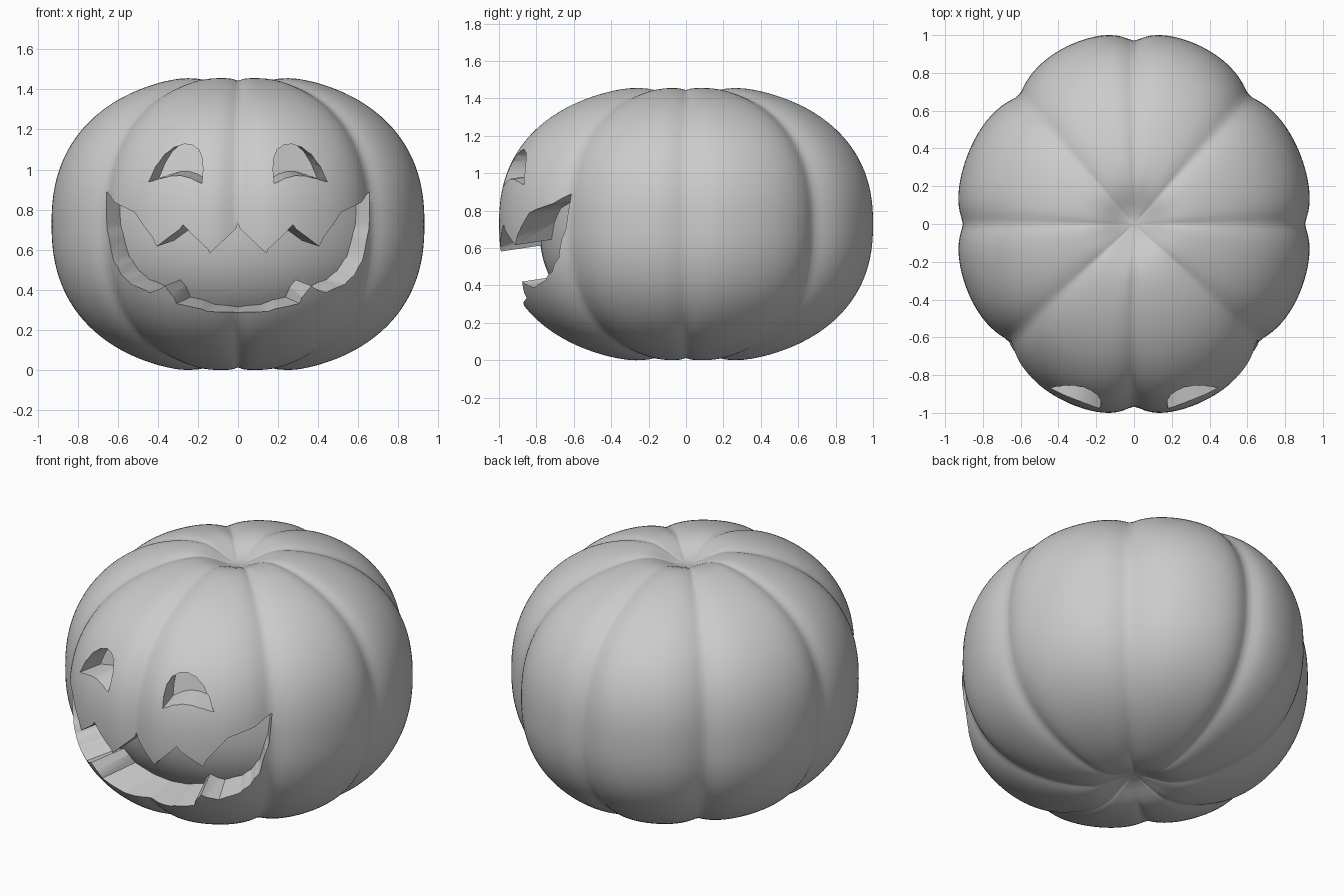
import bpy, bmesh
from math import sin, cos, pi, exp, sqrt, radians, degrees

if "Cube" in bpy.data.objects:
    bpy.data.objects.remove(bpy.data.objects["Cube"])

N = 2.33            # roundness of the side profile
MID, HALF = 0.73, 0.728
# groove angle, depth, width (degrees); diagonals are deeper and wider
GROOVES = [(0, .045, 4.5), (46, .075, 9), (90, .05, 4.5), (134, .075, 9),
           (180, .045, 4.5), (221, .075, 9), (270, .055, 4.5), (319, .075, 9)]


def groove(a):
    g = 0
    for c, d, w in GROOVES:
        delta = (degrees(a) - c + 180) % 360 - 180
        g += d * exp(-(sqrt(delta * delta + 2.2) - 1.5) / w)
    return g


def make_object(name, bm):
    bmesh.ops.recalc_face_normals(bm, faces=bm.faces)
    me = bpy.data.meshes.new(name)
    bm.to_mesh(me)
    bm.free()
    ob = bpy.data.objects.new(name, me)
    bpy.context.collection.objects.link(ob)
    return ob


def gourd(name, size, depth, dimple, segs, rings):
    """Squashed ball with radial grooves and dimples, fitted to size."""
    bm = bmesh.new()
    rows = []
    for i in range(rings + 1):
        t = -pi / 2 + pi * i / rings
        r = max(cos(t), 0) ** (2 / N) if 0 < i < rings else 0
        sgn = 1 if t > 0 else -1
        z = sgn * (abs(sin(t)) ** (2 / N) - dimple * exp(-(r / .17) ** 2))
        if r == 0:
            rows.append([bm.verts.new((0, 0, z))])
            continue
        fade = min(1, r / .3)
        row = []
        for j in range(segs):
            a = 2 * pi * j / segs
            g = groove(a) * depth * fade
            row.append(bm.verts.new((.93 * r * (1 - g) * cos(a), r * (1 - g) * sin(a), z * (1 - .4 * g))))
        rows.append(row)
    for lo, hi in zip(rows, rows[1:]):
        for j in range(segs):
            k = (j + 1) % segs
            if len(lo) == 1:
                bm.faces.new((lo[0], hi[k], hi[j]))
            elif len(hi) == 1:
                bm.faces.new((lo[j], lo[k], hi[0]))
            else:
                bm.faces.new((lo[j], lo[k], hi[k], hi[j]))
    for ax in range(3):
        m = max(abs(v.co[ax]) for v in bm.verts)
        for v in bm.verts:
            v.co[ax] *= size[ax] / m
    for v in bm.verts:
        v.co.z += MID
    return make_object(name, bm)


def surface_y(x, z):
    rho = max(0, 1 - abs((z - MID) / HALF) ** N) ** (1 / N)
    return -sqrt(max(.01, rho * rho - (x / .94) ** 2))


def cutter(name, points, back, k, rise):
    """Tapered prism whose walls pass through the outline on the skin."""
    bm = bmesh.new()

    def slide(x, z, y):
        dy = y - surface_y(x, z)
        return bm.verts.new((x * (1 - k * dy), y, z + rise * dy))
    front = [slide(x, z, -1.1) for x, z in points]
    rear = [slide(x, z, back(abs(x), z)) for x, z in points]
    bm.faces.new(front)
    bm.faces.new(rear)
    n = len(points)
    for i in range(n):
        j = (i + 1) % n
        bm.faces.new((front[i], front[j], rear[j], rear[i]))
    bmesh.ops.triangulate(bm, faces=bm.faces)
    ob = make_object(name, bm)
    ob.hide_render = True
    return ob


def subtract(target, tool):
    mod = target.modifiers.new("cut", 'BOOLEAN')
    mod.operation, mod.solver, mod.object = 'DIFFERENCE', 'EXACT', tool
    bpy.context.view_layer.objects.active = target
    bpy.ops.object.modifier_apply(modifier=mod.name)
    bpy.data.objects.remove(tool)


pumpkin = gourd("pumpkin", (.93, 1.0, HALF), 1, .13, 192, 84)

# mouth pocket: right half of the toothy outline, mirrored; bulging back wall
upper = [(.14, .585), (.27, .73), (.40, .62), (.515, .79), (.63, .835), (.692, .885)]
lower = [(.685, .70), (.64, .545), (.59, .475), (.535, .43), (.435, .39), (.36, .425),
         (.30, .337), (.15, .298)]
right = upper + lower
mouth = [(0, .73)] + right + [(0, .285)] + [(-x, z) for x, z in reversed(right)]
mouth_cut = cutter("mouth_cutter", mouth, lambda x, z: -.42, 1.1, .15)
core = gourd("mouth_back", (.82, .785, .62), 0, 0, 96, 48)
subtract(mouth_cut, core)
subtract(pumpkin, mouth_cut)

# eye pockets: half-moon with an arched floor
eye = [(.178, .935), (.172, 1.0), (.173, 1.06), (.19, 1.105), (.22, 1.127), (.26, 1.134),
       (.31, 1.118), (.36, 1.08), (.405, 1.02), (.442, .942), (.39, .958), (.33, .973),
       (.28, .975), (.23, .962)]
for side, s in (("left", -1), ("right", 1)):
    cut = cutter(side + "_eye_cutter", [(s * x, z) for x, z in eye],
                 lambda x, z: -.84 + .35 * (x - .18) + .25 * (z - .94), 1.0, .15)
    subtract(pumpkin, cut)

# settle on the ground and shade
low = min(v.co.z for v in pumpkin.data.vertices)
for v in pumpkin.data.vertices:
    v.co.z -= low
bpy.ops.object.select_all(action='DESELECT')
pumpkin.select_set(True)
bpy.context.view_layer.objects.active = pumpkin
bpy.ops.object.shade_smooth_by_angle(angle=radians(40))
